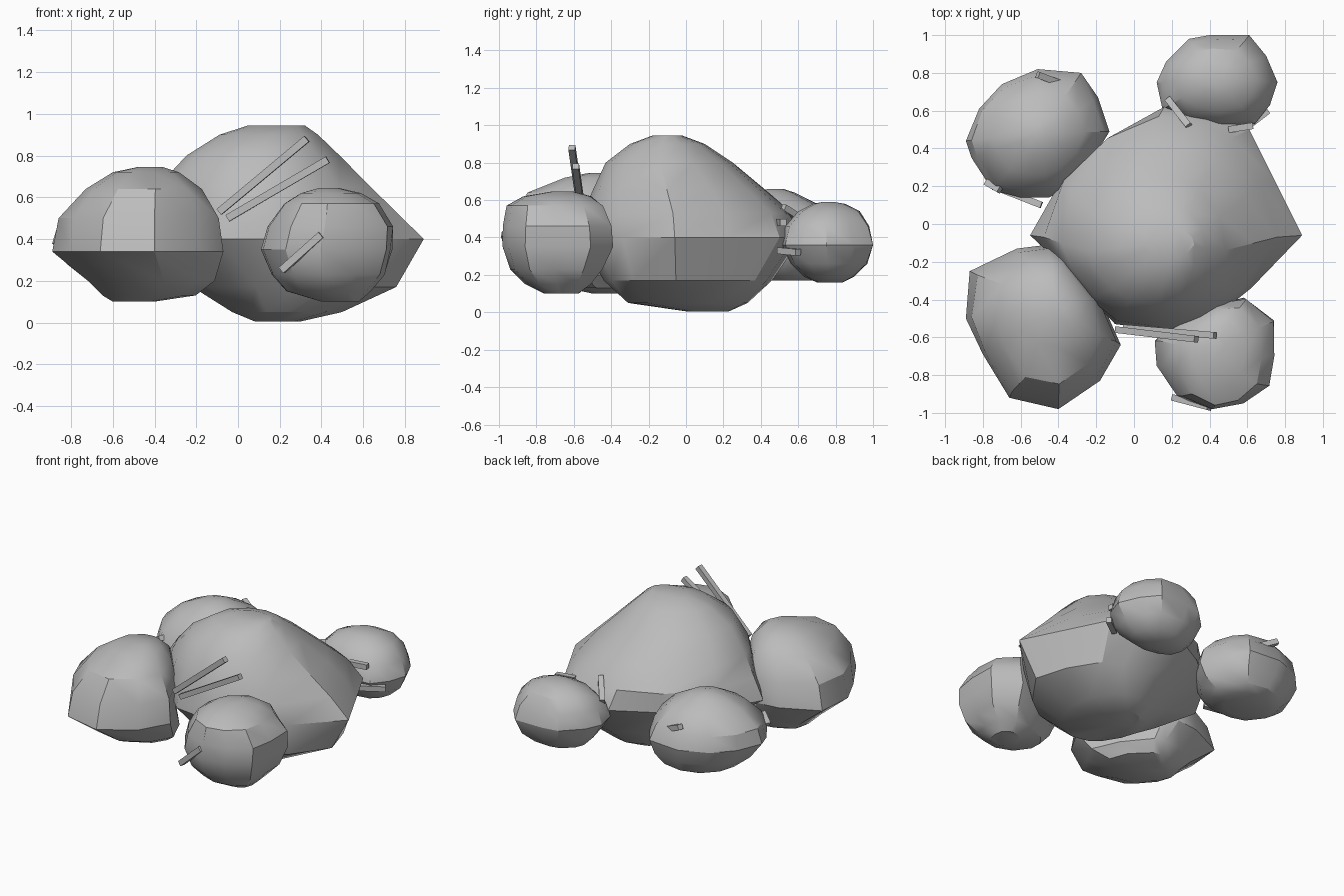
import bpy, bmesh, math
from mathutils import Vector

stone = bpy.data.materials.new("stone_grey")
stone.diffuse_color = (0.5, 0.5, 0.5, 1)


def finish(name, bm, smooth):
    bmesh.ops.recalc_face_normals(bm, faces=bm.faces)
    me = bpy.data.meshes.new(name)
    bm.to_mesh(me)
    bm.free()
    me.materials.append(stone)
    ob = bpy.data.objects.new(name, me)
    bpy.context.collection.objects.link(ob)
    if smooth:
        bpy.ops.object.select_all(action='DESELECT')
        bpy.context.view_layer.objects.active = ob
        ob.select_set(True)
        bpy.ops.object.shade_smooth_by_angle(angle=math.radians(30))
    return ob


def rock(name, outline, rings, mid, soft=0.25):
    """Loft a plan outline through rings (z, x0, x1, y0, y1); it rounds off away from ring 'mid'."""
    xs, ys = [p[0] for p in outline], [p[1] for p in outline]
    cx, cy = (min(xs) + max(xs)) / 2, (min(ys) + max(ys)) / 2
    hx, hy = (max(xs) - min(xs)) / 2, (max(ys) - min(ys)) / 2
    unit = [Vector(((x - cx) / hx, (y - cy) / hy)) for x, y in outline]
    bm = bmesh.new()
    loops = []
    for i, (z, x0, x1, y0, y1) in enumerate(rings):
        t = min(0.85, abs(i - mid) * soft)
        loop = []
        for u in unit:
            p = u.lerp(u.normalized(), t)
            loop.append(bm.verts.new(((x0 + x1) / 2 + p.x * (x1 - x0) / 2,
                                      (y0 + y1) / 2 + p.y * (y1 - y0) / 2, z)))
        loops.append(loop)
    n = len(unit)
    for a, b in zip(loops, loops[1:]):
        for j in range(n):
            k = (j + 1) % n
            bm.faces.new((a[j], a[k], b[k], b[j]))
    bm.faces.new(loops[0])
    bm.faces.new(loops[-1])
    finish(name, bm, True)


def stick(name, a, b, w=0.035):
    """Thin square bar from a to b."""
    a, b = Vector(a), Vector(b)
    bm = bmesh.new()
    bmesh.ops.create_cube(bm, size=1)
    d = b - a
    q = d.to_track_quat('X', 'Z')
    for v in bm.verts:
        v.co = (a + b) / 2 + q @ Vector((v.co.x * d.length, v.co.y * w, v.co.z * w))
    finish(name, bm, False)


# Large central boulder
rock("main_boulder",
     [(0.89, -0.06), (0.75, 0.22), (0.61, 0.50), (0.42, 0.58), (0.16, 0.62), (-0.13, 0.46),
      (-0.38, 0.24), (-0.55, -0.06), (-0.40, -0.2), (-0.25, -0.38), (-0.1, -0.53),
      (0.2, -0.57), (0.42, -0.5), (0.62, -0.34)],
     [(0.005, 0.08, 0.3, 0.0, 0.23), (0.05, -0.03, 0.5, -0.31, 0.33),
      (0.17, -0.22, 0.76, -0.44, 0.46), (0.40, -0.55, 0.89, -0.57, 0.62),
      (0.53, -0.48, 0.76, -0.55, 0.57), (0.65, -0.39, 0.64, -0.5, 0.43),
      (0.8, -0.25, 0.49, -0.43, 0.25),
      (0.9, -0.09, 0.385, -0.3, 0.1), (0.945, 0.05, 0.32, -0.18, -0.02)], 3, 0.45)

# Four smaller boulders around it
rock("front_left_boulder",
     [(-0.87, -0.25), (-0.62, -0.13), (-0.46, -0.11), (-0.37, -0.15), (-0.2, -0.4),
      (-0.07, -0.64), (-0.18, -0.83), (-0.4, -0.98), (-0.66, -0.92), (-0.80, -0.69),
      (-0.89, -0.5)],
     [(0.10, -0.6, -0.4, -0.5, -0.32), (0.13, -0.65, -0.2, -0.64, -0.23),
      (0.2, -0.72, -0.11, -0.79, -0.17), (0.34, -0.89, -0.07, -0.98, -0.11),
      (0.5, -0.86, -0.09, -0.94, -0.13), (0.64, -0.73, -0.17, -0.85, -0.2),
      (0.72, -0.6, -0.28, -0.65, -0.3), (0.745, -0.48, -0.36, -0.52, -0.42)], 3)

rock("front_right_boulder",
     [(0.59, -0.39), (0.75, -0.51), (0.74, -0.7), (0.72, -0.86), (0.57, -0.95), (0.4, -0.98),
      (0.23, -0.91), (0.12, -0.75), (0.11, -0.62), (0.2, -0.53), (0.42, -0.43)],
     [(0.10, 0.4, 0.58, -0.76, -0.57), (0.15, 0.23, 0.64, -0.86, -0.5),
      (0.23, 0.16, 0.71, -0.94, -0.44), (0.35, 0.11, 0.74, -0.98, -0.39),
      (0.46, 0.14, 0.75, -0.98, -0.39), (0.57, 0.22, 0.68, -0.96, -0.43),
      (0.62, 0.3, 0.59, -0.87, -0.5), (0.645, 0.39, 0.48, -0.72, -0.6)], 3)

rock("back_left_boulder",
     [(-0.51, 0.82), (-0.28, 0.8), (-0.19, 0.67), (-0.13, 0.49), (-0.22, 0.34), (-0.34, 0.2),
      (-0.45, 0.14), (-0.6, 0.14), (-0.75, 0.18), (-0.86, 0.35), (-0.89, 0.44),
      (-0.82, 0.61), (-0.7, 0.74)],
     [(0.17, -0.62, -0.3, 0.4, 0.68), (0.20, -0.72, -0.23, 0.31, 0.74),
      (0.28, -0.82, -0.16, 0.21, 0.79), (0.38, -0.89, -0.13, 0.14, 0.82),
      (0.48, -0.86, -0.16, 0.17, 0.79), (0.58, -0.75, -0.26, 0.26, 0.7),
      (0.64, -0.62, -0.38, 0.37, 0.58), (0.66, -0.54, -0.46, 0.44, 0.52)], 3)

rock("back_right_boulder",
     [(0.61, 1.0), (0.7, 0.89), (0.76, 0.75), (0.72, 0.63), (0.64, 0.53), (0.45, 0.51),
      (0.28, 0.54), (0.15, 0.61), (0.12, 0.75), (0.17, 0.86), (0.29, 0.98), (0.4, 1.0)],
     [(0.16, 0.36, 0.52, 0.7, 0.84), (0.19, 0.25, 0.63, 0.63, 0.9),
      (0.26, 0.18, 0.71, 0.56, 0.97), (0.36, 0.12, 0.76, 0.51, 1.0),
      (0.46, 0.15, 0.73, 0.53, 0.98), (0.54, 0.23, 0.65, 0.6, 0.93),
      (0.58, 0.33, 0.55, 0.68, 0.85), (0.59, 0.4, 0.48, 0.73, 0.79)], 3)

# Thin bars stuck in the boulders
bars = [((-0.09, -0.56, 0.53), (0.33, -0.61, 0.88)),
        ((-0.05, -0.55, 0.50), (0.43, -0.59, 0.78)),
        ((0.21, -0.92, 0.25), (0.40, -0.97, 0.42)),
        ((-0.35, 0.73, 0.45), (-0.51, 0.79, 0.53)),
        ((-0.78, 0.22, 0.40), (-0.71, 0.18, 0.45)),
        ((-0.72, 0.19, 0.34), (-0.49, 0.10, 0.37)),
        ((0.18, 0.66, 0.47), (0.29, 0.52, 0.56)),
        ((0.71, 0.60, 0.32), (0.58, 0.50, 0.33)),
        ((0.50, 0.50, 0.48), (0.63, 0.52, 0.48))]
for i, (a, b) in enumerate(bars):
    stick(f"bar_{i + 1}", a, b)
